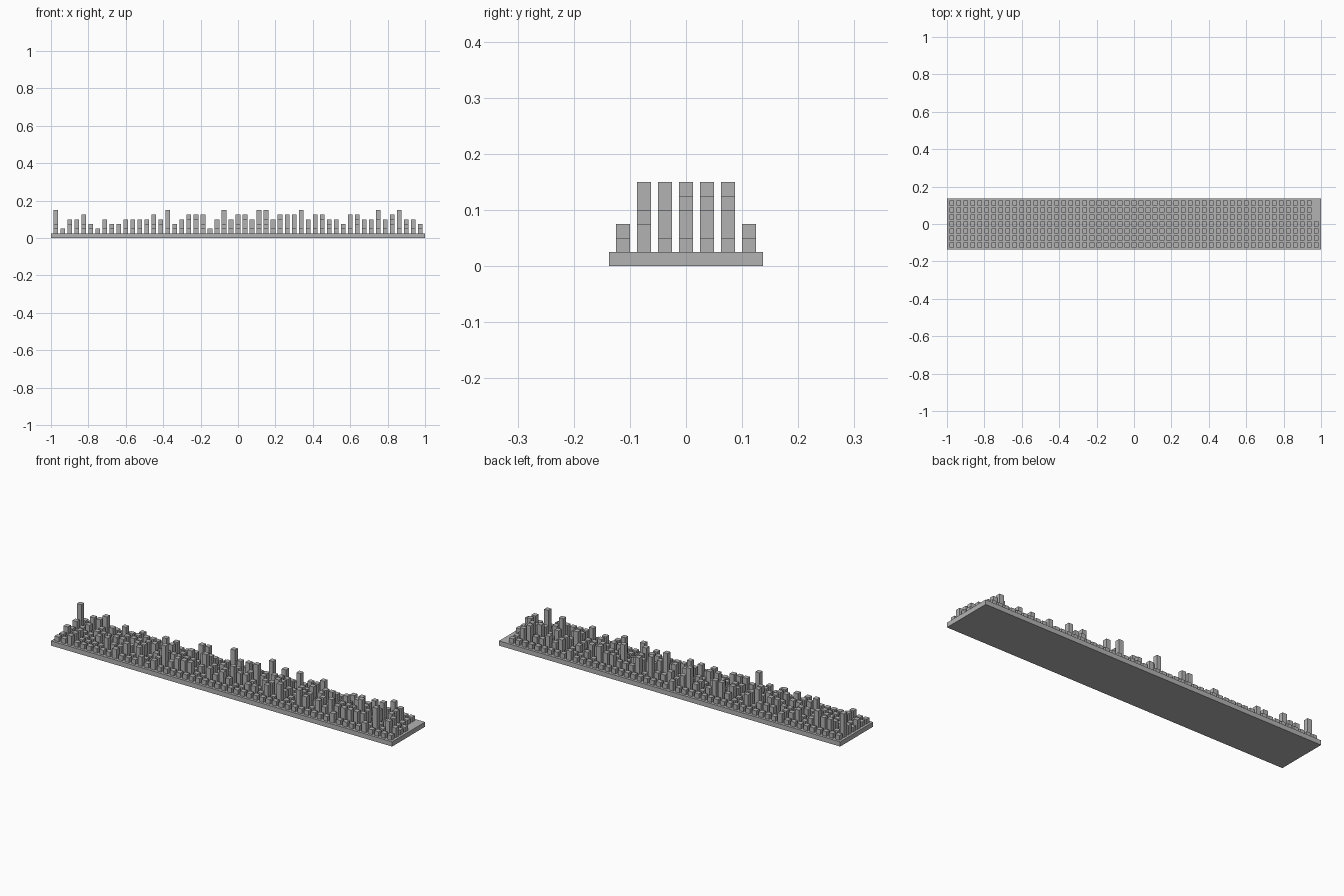
import bpy, bmesh, random

if "Cube" in bpy.data.objects:
    bpy.data.objects.remove(bpy.data.objects["Cube"])

random.seed(7)
UNIT = 0.025          # bar width, level height and slab thickness
PITCH = 0.0375        # spacing between bar centres
COLS, ROWS = 53, 7

grey = bpy.data.materials.new("plain grey")
grey.diffuse_color = (0.45, 0.45, 0.45, 1)
grey.use_nodes = True
grey.node_tree.nodes["Principled BSDF"].inputs["Base Color"].default_value = grey.diffuse_color


def add_box(bm, x, y, z0, sx, sy, sz):
    verts = bmesh.ops.create_cube(bm, size=1)["verts"]
    bmesh.ops.scale(bm, vec=(sx, sy, sz), verts=verts)
    bmesh.ops.translate(bm, vec=(x, y, z0 + sz / 2), verts=verts)


def finish(bm, name):
    mesh = bpy.data.meshes.new(name)
    bm.to_mesh(mesh)
    bm.free()
    mesh.materials.append(grey)
    bpy.context.collection.objects.link(bpy.data.objects.new(name, mesh))


# Base slab
bm = bmesh.new()
add_box(bm, 0, 0, 0, 2, 0.275, UNIT)
finish(bm, "base_slab")

# Tallest level in each column, left to right
PEAKS = "51334213223333435234441353443553444534433244335345332"
# Tall bars whose row can be seen: (column, row) -> level
SEEN = {(0, 5): 5, (14, 4): 4, (16, 1): 5, (19, 5): 4, (20, 5): 4,
        (24, 5): 5, (29, 3): 5, (30, 5): 5, (35, 4): 5, (37, 1): 4,
        (38, 5): 4, (46, 2): 5, (49, 1): 5, (49, 5): 4}

# Levels: outer rows stay low, inner rows vary up to the column peak
levels = {}
for c in range(COLS):
    peak = int(PEAKS[c])
    rows = 4 if c == COLS - 1 else ROWS
    for r in range(rows):
        if r in (0, 6):
            level = random.choices((1, 2), (9, 1))[0]
        else:
            level = random.choices((1, 2, 3), (35, 38, 27))[0]
        levels[c, r] = min(level, peak)
    if not any(k[0] == c for k in SEEN):
        levels[c, random.randint(1, min(5, rows - 1))] = peak
levels.update(SEEN)

# Bars, one object per row
for r in range(ROWS):
    bm = bmesh.new()
    for c in range(COLS):
        if (c, r) in levels:
            add_box(bm, (c - 26) * PITCH, (r - 3) * PITCH, UNIT,
                    UNIT, UNIT, levels[c, r] * UNIT)
    finish(bm, f"bar_row_{r + 1}")
